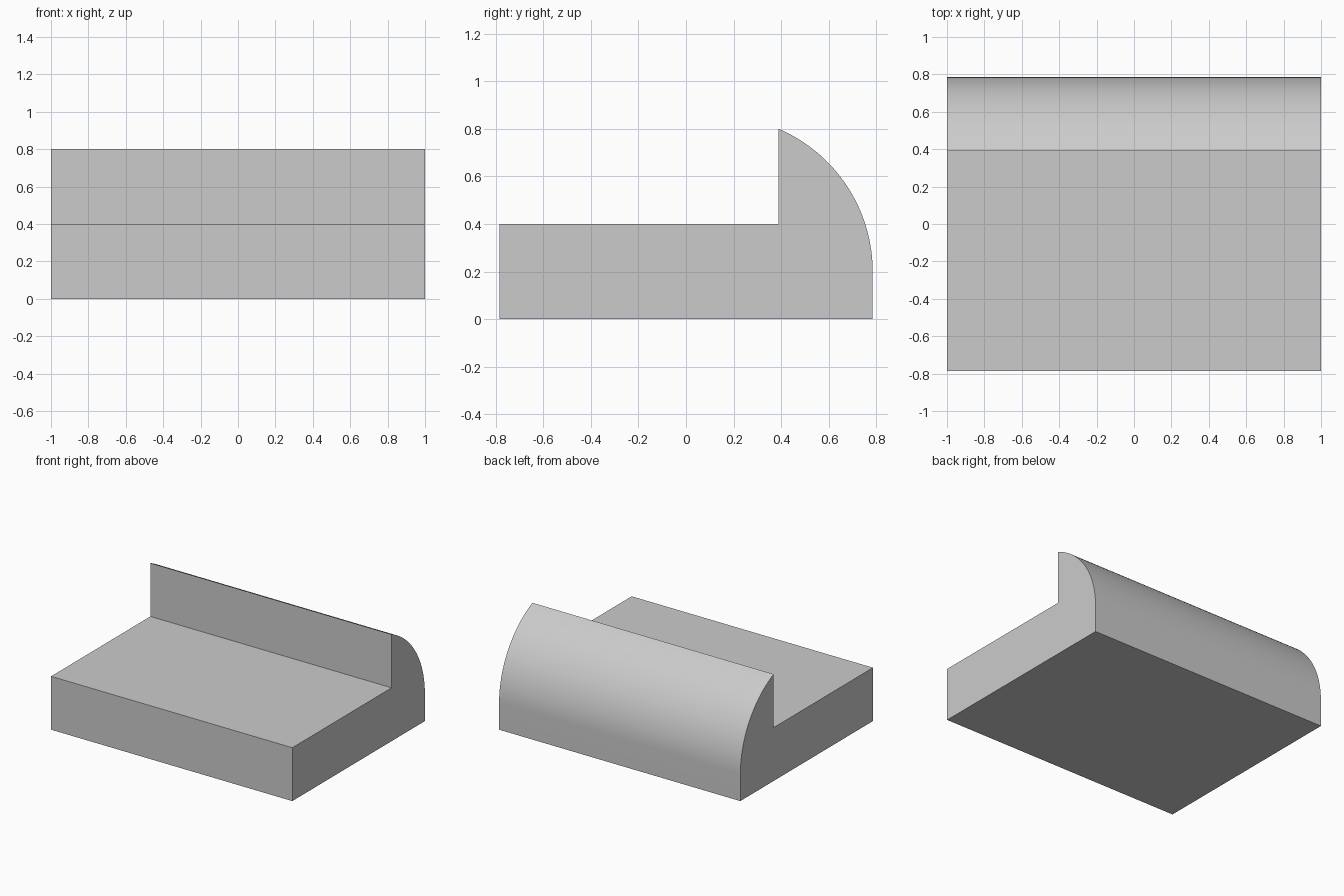
import bpy
import bmesh
from math import asin, cos, sin, radians

cube = bpy.data.objects.get("Cube")
if cube:
    bpy.data.objects.remove(cube, do_unlink=True)

# Plain grey material
grey = bpy.data.materials.new("light_grey")
grey.use_nodes = True
colour = (0.6, 0.6, 0.6, 1)
grey.diffuse_color = colour
grey.node_tree.nodes["Principled BSDF"].inputs["Base Color"].default_value = colour

# Side profile: flat slab, upright step, then a rounded back
HALF_WIDTH, BACK, STEP_Y = 1.0, 0.785, 0.39
SLAB, TOP, ARC_Z, SEGMENTS = 0.4, 0.8, 0.2, 32
rise, run = TOP - ARC_Z, BACK - STEP_Y
radius = (rise**2 + run**2) / (2 * run)
sweep = asin(rise / radius)
profile = [(-BACK, 0), (BACK, 0)]
for i in range(SEGMENTS + 1):
    a = sweep * i / SEGMENTS
    profile.append((BACK - radius + radius * cos(a), ARC_Z + radius * sin(a)))
profile += [(STEP_Y, SLAB), (-BACK, SLAB)]

# Extrude the profile across the width
bm = bmesh.new()
side = bm.faces.new([bm.verts.new((-HALF_WIDTH, y, z)) for y, z in profile])
result = bmesh.ops.extrude_face_region(bm, geom=[side], use_keep_orig=True)
moved = [g for g in result["geom"] if isinstance(g, bmesh.types.BMVert)]
bmesh.ops.translate(bm, verts=moved, vec=(2 * HALF_WIDTH, 0, 0))
bmesh.ops.recalc_face_normals(bm, faces=bm.faces)
mesh = bpy.data.meshes.new("stepped_block")
bm.to_mesh(mesh)
bm.free()
mesh.materials.append(grey)
block = bpy.data.objects.new("stepped_block", mesh)
bpy.context.collection.objects.link(block)

# Smooth the rounded back, keep the corners sharp
bpy.ops.object.select_all(action="DESELECT")
block.select_set(True)
bpy.context.view_layer.objects.active = block
bpy.ops.object.shade_smooth_by_angle(angle=radians(20))
